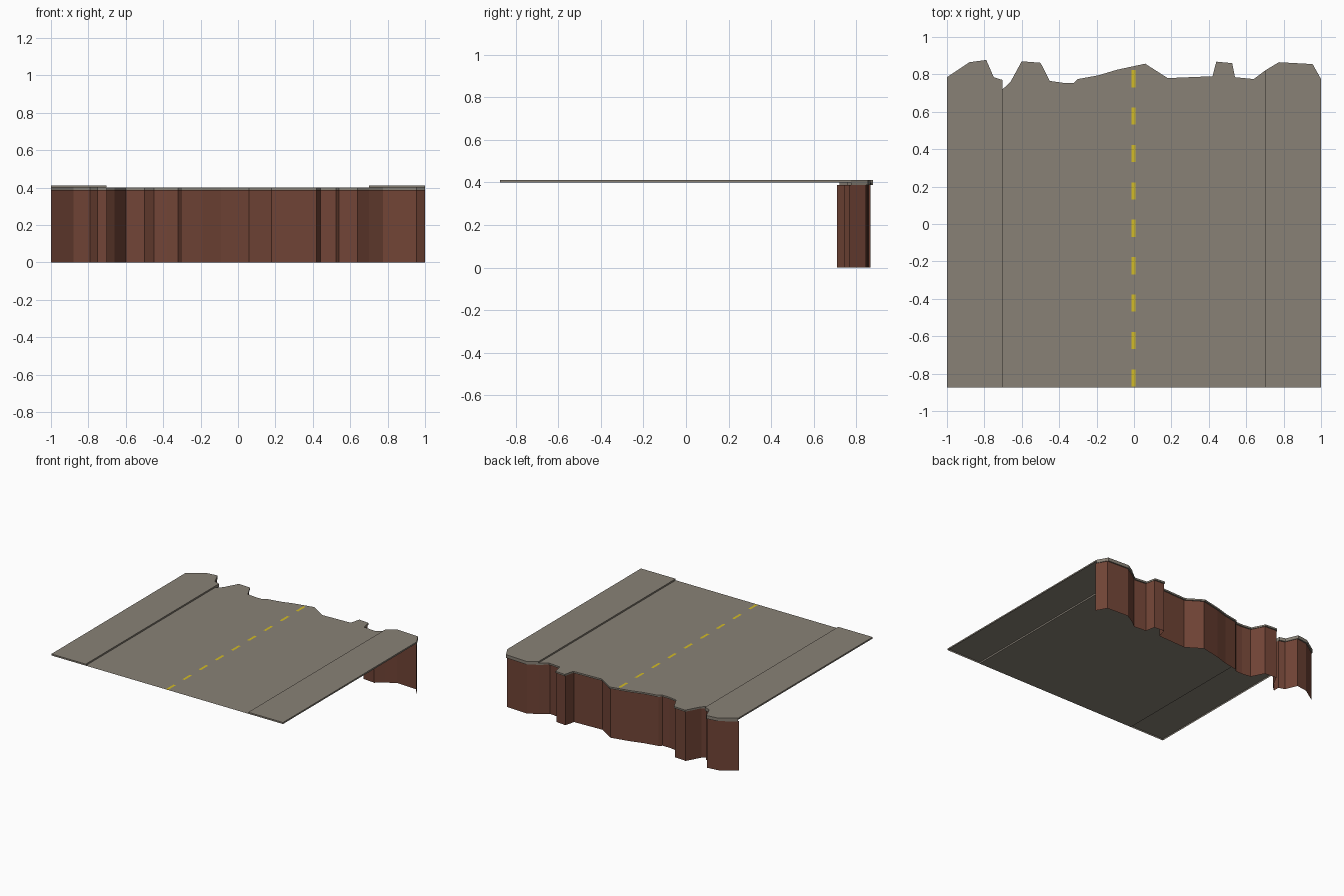
import bpy

if "Cube" in bpy.data.objects:
    bpy.data.objects.remove(bpy.data.objects["Cube"])

ROAD_Z, WALK_Z, LIP_Z = 0.40, 0.412, 0.387
FRONT = -0.873
INSET = 0.01


def material(name, rgb):
    m = bpy.data.materials.new(name)
    m.diffuse_color = (*rgb, 1)
    m.use_nodes = True
    m.node_tree.nodes["Principled BSDF"].inputs["Base Color"].default_value = m.diffuse_color
    return m


asphalt = material("asphalt grey", (0.25, 0.222, 0.182))
earth = material("red brown earth", (0.165, 0.058, 0.037))
paint = material("yellow paint", (0.65, 0.50, 0.02))


def build(name, faces, mat):
    """Flat-shaded object from a list of point loops."""
    verts = [p for f in faces for p in f]
    index, n = [], 0
    for f in faces:
        index.append(range(n, n + len(f)))
        n += len(f)
    mesh = bpy.data.meshes.new(name)
    mesh.from_pydata(verts, [], [list(i) for i in index])
    mesh.materials.append(mat)
    ob = bpy.data.objects.new(name, mesh)
    bpy.context.collection.objects.link(ob)
    return ob


def curtain(pts, z0, z1):
    """Vertical strip along a plan line, facing left of travel."""
    return [[(*b, z0), (*a, z0), (*a, z1), (*b, z1)] for a, b in zip(pts, pts[1:])]


def inset(pts):
    return [(x, y - INSET) for x, y in pts]


def slab(name, edge, z, side_z):
    """Paving sheet with a broken back edge, a lip under it and thin sides."""
    a, b = (edge[0][0], FRONT), (edge[-1][0], FRONT)
    faces = [[(*p, z) for p in reversed(edge + [b, a])]]
    faces += curtain(edge, LIP_Z, z)
    inner = inset(edge)
    for i in range(len(edge) - 1):
        faces.append([(*edge[i], LIP_Z), (*edge[i + 1], LIP_Z),
                      (*inner[i + 1], LIP_Z), (*inner[i], LIP_Z)])
    if side_z < z:
        faces += curtain([edge[-1], b, a, edge[0]], side_z, z)
    build(name, faces, asphalt)


# Broken edge in plan, left to right
left_edge = [(-1, .785), (-.88, .865), (-.79, .877), (-.75, .785),
             (-.703, .77), (-.703, .72)]
road_edge = [(-.703, .72), (-.66, .76), (-.60, .87), (-.50, .862), (-.45, .765),
             (-.38, .755), (-.32, .755), (-.30, .775), (-.19, .795), (-.09, .825),
             (.06, .857), (.18, .78), (.42, .79), (.44, .868), (.525, .86),
             (.54, .785), (.64, .775), (.70, .82)]
right_edge = [(.70, .82), (.775, .865), (.955, .855), (1, .775)]

# Road and the two raised pavements
slab("left_pavement", left_edge, WALK_Z, ROAD_Z)
slab("road", road_edge, ROAD_Z, ROAD_Z)
slab("right_pavement", right_edge, WALK_Z, ROAD_Z)

# Earth cliff hanging below the broken edge
cliff_line = inset(left_edge + road_edge[1:] + right_edge[1:])
build("earth_cliff", curtain(cliff_line, 0, LIP_Z), earth)

# Dashed centre line
dashes = []
for i in range(9):
    y1 = 0.823 - 0.2 * i
    y0 = max(y1 - 0.092, FRONT)
    z = ROAD_Z + 0.0003
    dashes.append([(-.013, y0, z), (.007, y0, z), (.007, y1, z), (-.013, y1, z)])
build("centre_line", dashes, paint)
